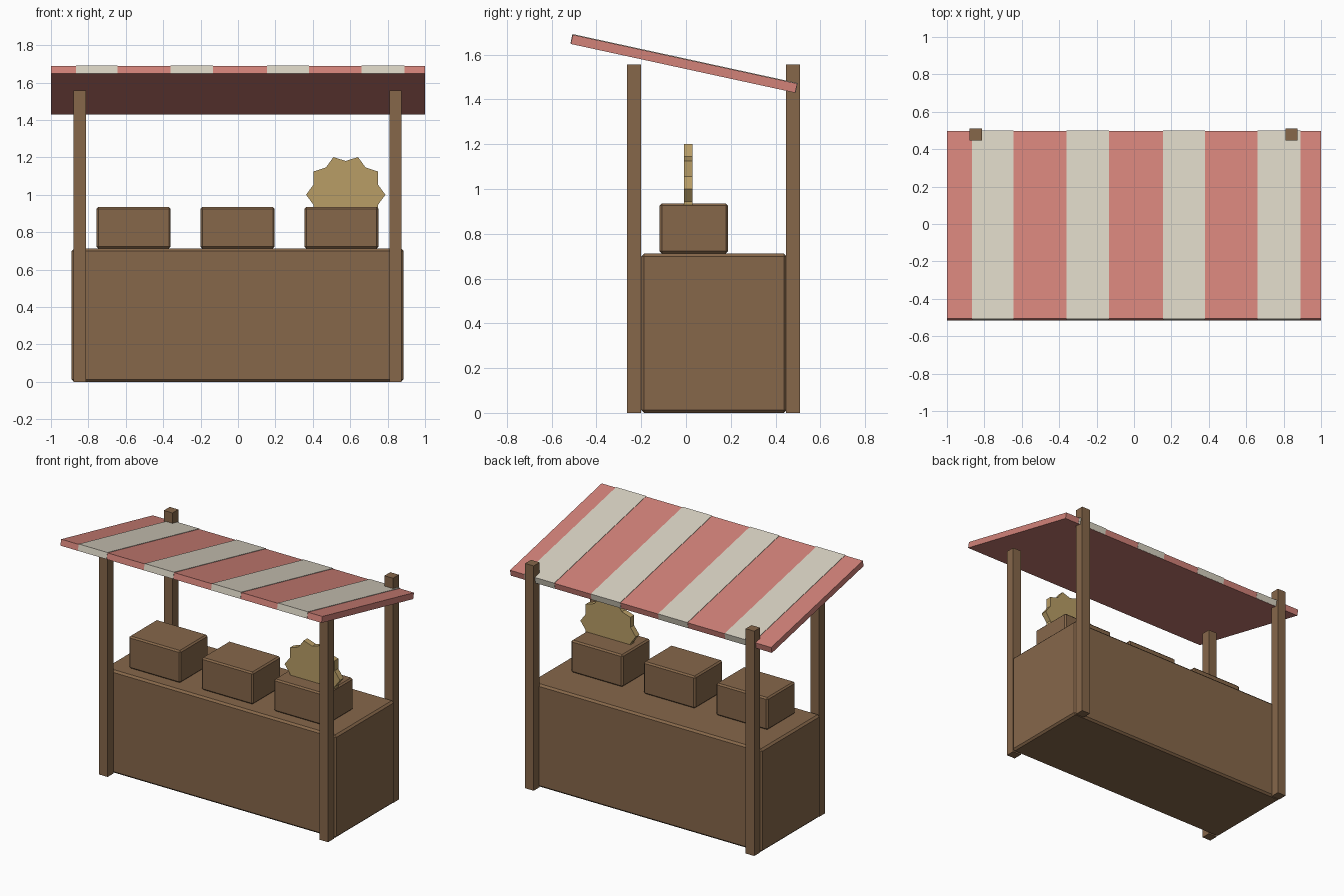
import bpy, bmesh
from math import sin, cos, pi, atan2
from mathutils import Matrix, Vector

if "Cube" in bpy.data.objects:
    bpy.data.objects.remove(bpy.data.objects["Cube"], do_unlink=True)


def material(name, rgb):
    """Flat colour from 0-255 display values, converted to linear."""
    lin = [((c / 255 + 0.055) / 1.055) ** 2.4 for c in rgb] + [1.0]
    mat = bpy.data.materials.new(name)
    mat.use_nodes = True
    mat.diffuse_color = lin
    bsdf = mat.node_tree.nodes["Principled BSDF"]
    bsdf.inputs["Base Color"].default_value = lin
    bsdf.inputs["Roughness"].default_value = 0.8
    return mat


wood = material("brown wood", (134, 103, 74))
red = material("faded red cloth", (210, 130, 121))
cream = material("cream cloth", (216, 210, 194))
straw = material("straw yellow", (184, 157, 102))


def finish(name, bm, mat):
    bmesh.ops.recalc_face_normals(bm, faces=bm.faces)
    mesh = bpy.data.meshes.new(name)
    bm.to_mesh(mesh)
    bm.free()
    mesh.materials.append(mat)
    obj = bpy.data.objects.new(name, mesh)
    bpy.context.collection.objects.link(obj)
    return obj


def box(name, xs, ys, zs, mat, bevel=0):
    """Box between pairs of limits, with optional chamfered edges."""
    bm = bmesh.new()
    bmesh.ops.create_cube(bm, size=1)
    size = [b - a for a, b in (xs, ys, zs)]
    mid = [(a + b) / 2 for a, b in (xs, ys, zs)]
    bmesh.ops.scale(bm, vec=size, verts=bm.verts)
    bmesh.ops.translate(bm, vec=mid, verts=bm.verts)
    obj = finish(name, bm, mat)
    if bevel:
        mod = obj.modifiers.new("chamfer", "BEVEL")
        mod.width, mod.segments = bevel, 1
    return obj


# Counter
box("counter", (-0.89, 0.885), (-0.2, 0.45), (0, 0.712), wood, 0.013)

# Four corner posts
for side, x in (("right", -0.847), ("left", 0.842)):
    for end, y in (("front", -0.232), ("back", 0.478)):
        box(f"{end}_{side}_post", (x - 0.033, x + 0.033),
            (y - 0.032, y + 0.032), (0, 1.556), wood)

# Crates on the counter
for name, x in (("right", -0.558), ("middle", -0.002), ("left", 0.553)):
    box(f"{name}_crate", (x - 0.198, x + 0.198), (-0.118, 0.188),
        (0.712, 0.935), wood, 0.01)

# Sloping awning: red slab with slightly raised cream stripes
slope = Matrix.Translation((0, -0.009, 1.559)) @ Matrix.Rotation(
    atan2(-0.218, 1.002), 4, "X")
half, thick = 0.513, 0.021
awning = box("awning", (-1, 1), (-half, half), (-thick, thick), red)
awning.matrix_world = slope
for i, (a, b) in enumerate(((-0.865, -0.645), (-0.36, -0.135),
                            (0.155, 0.38), (0.66, 0.89))):
    stripe = box(f"awning_stripe_{i + 1}", (a, b), (-half - 0.002, half + 0.002),
                 (-thick + 0.001, thick + 0.003), cream)
    stripe.matrix_world = slope

# Ten-pointed sun disc standing in the left crate
bm = bmesh.new()
ring = []
for i in range(20):
    r = 0.18 if i % 2 else 0.212
    ring.append(bm.verts.new((0.576 + r * cos(i * pi / 10), -0.01,
                              1.0 + r * sin(i * pi / 10))))
face = bm.faces.new(ring)
out = bmesh.ops.extrude_face_region(bm, geom=[face])
bmesh.ops.translate(bm, vec=Vector((0, 0.04, 0)),
                    verts=[v for v in out["geom"] if isinstance(v, bmesh.types.BMVert)])
finish("sun_disc", bm, straw)
